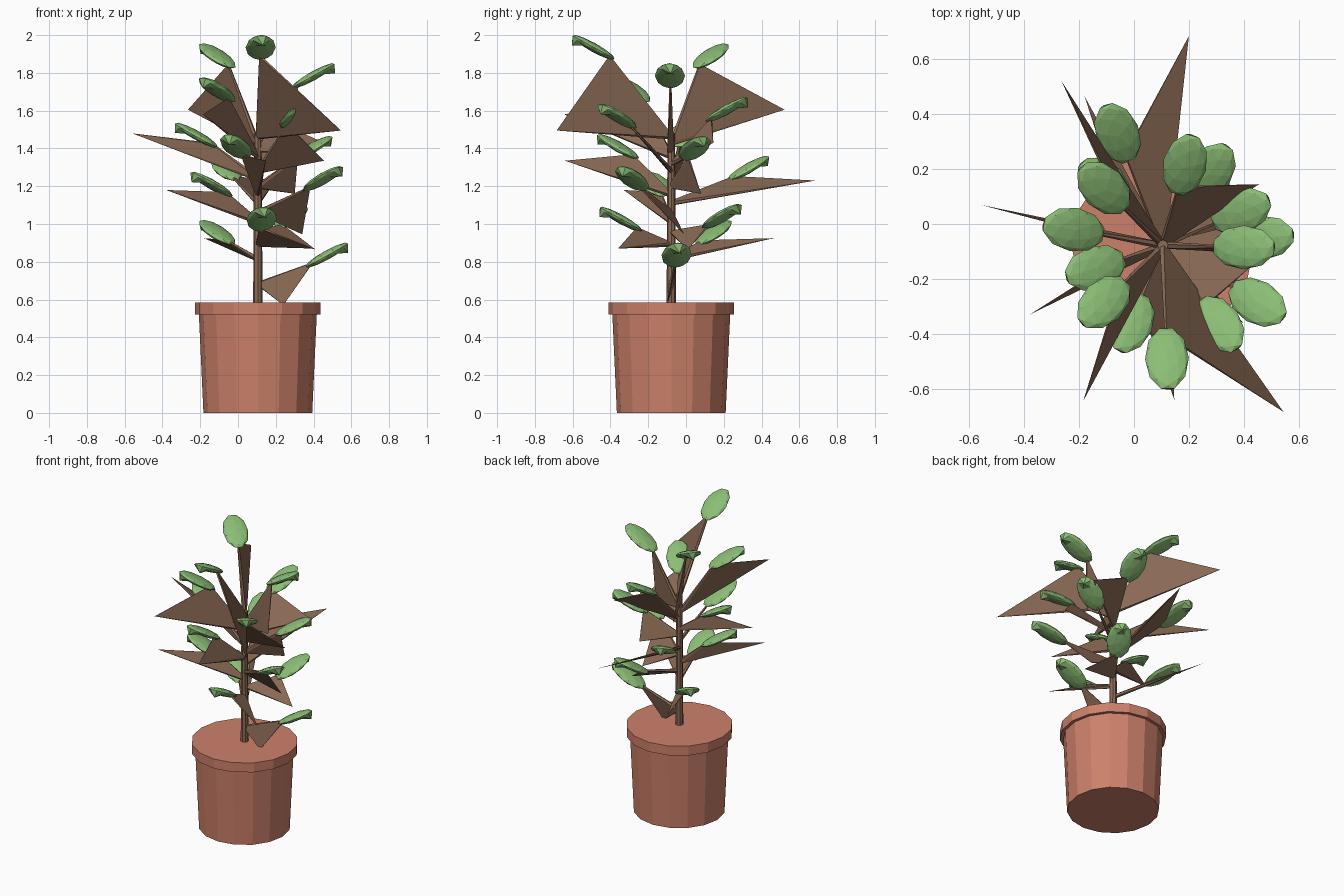
import bpy
import bmesh
import math
from mathutils import Matrix, Vector

old = bpy.data.objects.get("Cube")
if old:
    bpy.data.objects.remove(old, do_unlink=True)


def make_material(name, colour):
    mat = bpy.data.materials.new(name)
    mat.use_nodes = True
    rgba = (*colour, 1)
    mat.diffuse_color = rgba
    node = next(n for n in mat.node_tree.nodes if n.type == 'BSDF_PRINCIPLED')
    node.inputs["Base Color"].default_value = rgba
    return mat


terracotta = make_material("terracotta", (0.61, 0.22, 0.145))
bark = make_material("bark_brown", (0.26, 0.147, 0.093))
leaf_green = make_material("leaf_green", (0.26, 0.51, 0.18))


def add_object(name, bm, mat):
    bmesh.ops.recalc_face_normals(bm, faces=bm.faces)
    mesh = bpy.data.meshes.new(name)
    bm.to_mesh(mesh)
    bm.free()
    mesh.materials.append(mat)
    obj = bpy.data.objects.new(name, mesh)
    bpy.context.collection.objects.link(obj)
    return obj


def turned(name, profile, sides, centre, mat):
    """Closed faceted solid from (radius, height) pairs."""
    bm = bmesh.new()
    rings = []
    for radius, height in profile:
        ring = []
        for k in range(sides):
            a = math.tau * k / sides
            ring.append(bm.verts.new((centre.x + radius * math.cos(a),
                                      centre.y + radius * math.sin(a), height)))
        rings.append(ring)
    for low, high in zip(rings, rings[1:]):
        for k in range(sides):
            n = (k + 1) % sides
            bm.faces.new((low[k], low[n], high[n], high[k]))
    bm.faces.new(rings[0])
    bm.faces.new(rings[-1])
    return add_object(name, bm, mat)


centre = Vector((0.105, -0.078, 0))

# Pot with an overhanging rim, and the stem
turned("pot", [(0.288, 0), (0.312, 0.52), (0.333, 0.52), (0.333, 0.585)],
       16, centre, terracotta)
turned("stem", [(0.025, 0.56), (0.02, 1.48)], 8, centre, bark)


def leaf_axes(leaf):
    """Direction along the leaf, across it, and out of its face."""
    out = leaf - centre
    out.z = 0
    out.normalize()
    tilt = math.radians(29)
    along = out * math.cos(tilt) + Vector((0, 0, math.sin(tilt)))
    across = Vector((-out.y, out.x, 0))
    return along, across, along.cross(across)


def add_leaf(name, leaf):
    bm = bmesh.new()
    bmesh.ops.create_icosphere(bm, subdivisions=2, radius=1)
    # Small barb under the outer end
    barb = min(bm.verts, key=lambda v: (v.co - Vector((0.8, 0, -0.6))).length)
    barb.co = Vector((0.8, 0.1, -1.9))
    along, across, up = leaf_axes(leaf)
    frame = Matrix((along, across, up)).transposed().to_4x4()
    size = Matrix.Diagonal((0.132, 0.08, 0.024, 1))
    bm.transform(Matrix.Translation(leaf) @ frame @ size)
    add_object(name, bm, leaf_green)


def add_branch(name, root, leaf, tip):
    """Thin branch from stem to leaf that flares into a flat pointed web."""
    along, across, up = leaf_axes(leaf)
    end = leaf - along * 0.095
    bm = bmesh.new()
    for k in range(5):
        a = math.tau * k / 5
        ring = across * math.cos(a) + up * math.sin(a)
        bm.verts.new(root + ring * 0.014)
        bm.verts.new(end + ring * 0.006)
    bm.verts.new(tip)
    hull = bmesh.ops.convex_hull(bm, input=bm.verts)
    spare = {g for g in hull["geom_interior"] + hull["geom_unused"]
             if isinstance(g, bmesh.types.BMVert)}
    bmesh.ops.delete(bm, geom=list(spare), context='VERTS')
    add_object(name, bm, bark)


# Leaf centre and web tip of each branch, spiralling up the stem
branches = [
    ((.47, -.05, .835), (.24, -.1, .57)),
    ((-.11, .145, .955), (-.18, .465, .925)),
    ((.125, -.345, 1.025), (.4, -.36, .87)),
    ((.28, .19, 1.04), (.41, .01, .865)),
    ((-.14, -.16, 1.21), (-.38, -.33, 1.18)),
    ((.45, -.285, 1.24), (.34, -.01, .945)),
    ((-.06, .33, 1.295), (.2, .685, 1.23)),
    ((-.01, -.36, 1.41), (.147, -.64, 1.335)),
    ((.39, .045, 1.4), (.3, .08, 1.16)),
    ((-.22, -.02, 1.47), (-.56, .07, 1.48)),
    ((.31, -.365, 1.57), (.455, -.13, 1.335)),
    ((.185, .215, 1.605), (.455, .145, 1.43)),
    ((-.11, -.285, 1.71), (-.185, -.645, 1.58)),
    ((.4, -.085, 1.785), (.3, -.1, 1.38)),
    ((-.11, .13, 1.89), (-.265, .522, 1.605)),
    ((.12, -.49, 1.935), (.545, -.685, 1.495)),
]
last = len(branches) - 1
for i, (leaf, tip) in enumerate(branches):
    height = 0.68 + 0.78 * (i / last) ** 0.65
    root = centre + Vector((0, 0, height))
    add_branch(f"branch_{i + 1}", root, Vector(leaf), Vector(tip))
    add_leaf(f"leaf_{i + 1}", Vector(leaf))
